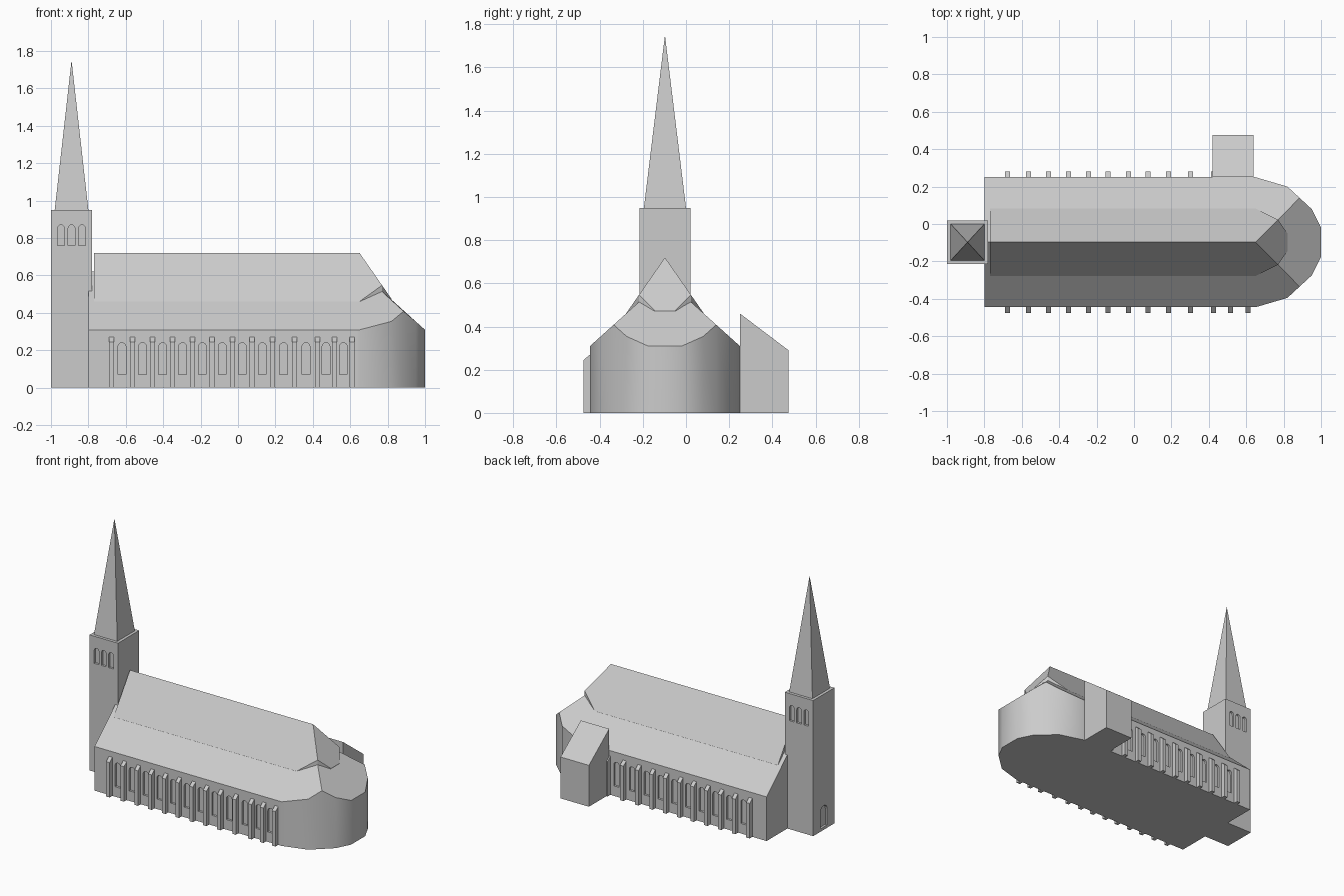
import bpy, bmesh, math

if "Cube" in bpy.data.objects:
    bpy.data.objects.remove(bpy.data.objects["Cube"])

YC = -0.0975  # centre line of the building

stone = bpy.data.materials.new("light grey stone")
stone.diffuse_color = (0.6, 0.6, 0.6, 1)
stone.use_nodes = True
stone.node_tree.nodes["Principled BSDF"].inputs["Base Color"].default_value = stone.diffuse_color


def make(name, verts, faces, smooth=False):
    me = bpy.data.meshes.new(name)
    me.from_pydata(verts, [], faces)
    bm = bmesh.new()
    bm.from_mesh(me)
    bmesh.ops.recalc_face_normals(bm, faces=bm.faces)
    bm.to_mesh(me)
    bm.free()
    me.materials.append(stone)
    ob = bpy.data.objects.new(name, me)
    bpy.context.collection.objects.link(ob)
    if smooth:
        smooth_shade(ob)
    return ob


def smooth_shade(ob):
    bpy.ops.object.select_all(action='DESELECT')
    ob.select_set(True)
    bpy.context.view_layer.objects.active = ob
    bpy.ops.object.shade_smooth_by_angle(angle=math.radians(30))


def prism(a, b):
    """Side and cap faces joining two equal rings of n points, as (verts, faces)."""
    n = len(a)
    faces = [(i, (i + 1) % n, n + (i + 1) % n, n + i) for i in range(n)]
    return a + b, faces + [tuple(range(n)), tuple(range(n, 2 * n))]


def hipped_hall(name, half, hip, base, ridge, slope, apex_x):
    """Gabled hall with a polygonal end; half = (x, distance from centre line)."""
    n = len(half)
    outline = half + [(x, -d) for x, d in reversed(half)]
    verts = [(x, YC + d, base) for x, d in outline]
    verts += [(x, YC + d, ridge - slope * max(abs(d), x - apex_x)) for x, d in outline]
    m = 2 * n
    west, apex = 2 * m, 2 * m + 1
    verts += [(half[0][0], YC, ridge), (apex_x, YC, ridge)]
    faces = [(i, i + 1, m + i + 1, m + i) for i in range(m - 1)]
    faces.append(tuple(range(m)))
    faces.append((m - 1, 0, m, west, 2 * m - 1))                      # west gable
    faces.append(tuple(range(m, m + hip + 1)) + (apex, west))         # one slope
    faces.append(tuple(range(2 * m - 1 - hip, 2 * m)) + (west, apex))  # other slope
    faces.append(tuple(range(m + hip, 2 * m - hip)) + (apex,))        # hipped end
    return make(name, verts, faces)


def arch(width, z0, z1):
    """Round-headed opening as (across, height) points."""
    r = width / 2
    return [(-r, z0), (r, z0)] + [
        (r * math.cos(math.pi * k / 8), z1 - r + r * math.sin(math.pi * k / 8))
        for k in range(9)]


def recess(target, name, openings):
    """Cut shallow openings given as lists of (outer ring, inner ring)."""
    verts, faces = [], []
    for a, b in openings:
        v, f = prism(a, b)
        faces += [tuple(i + len(verts) for i in q) for q in f]
        verts += v
    cutter = make(name, verts, faces)
    cutter.hide_render = True
    cutter.hide_viewport = True
    mod = target.modifiers.new("recesses", 'BOOLEAN')
    mod.operation = 'DIFFERENCE'
    mod.solver = 'EXACT'
    mod.object = cutter
    dg = bpy.context.evaluated_depsgraph_get()
    target.data = bpy.data.meshes.new_from_object(target.evaluated_get(dg))
    target.modifiers.clear()
    bpy.data.objects.remove(cutter)


def side_opening(cx, wall, side, shape, depth=0.015):
    return ([(cx + u, wall + side * 0.02, z) for u, z in shape],
            [(cx + u, wall - side * depth, z) for u, z in shape])


# Lower hall with rounded apse and shallow roof
WALL = 0.3475
aisle = hipped_hall("lower_hall",
                    [(-0.8, WALL), (0.63, WALL), (0.65, WALL), (0.82, 0.2975), (0.885, 0.2375),
                     (0.95, 0.1775), (1.0, 0.0775)],
                    4, 0.0, 0.622, 0.9, 0.6525)

# Steep upper roof over the nave
upper = hipped_hall("upper_roof",
                    [(-0.77, 0.18), (0.65, 0.18), (0.77, 0.12), (0.82, 0.048)],
                    2, 0.44, 0.72, 1.44, 0.65)

# Buttress positions, with arched windows between them
bays = [-0.676, -0.565, -0.456, -0.35, -0.243, -0.139, -0.03,
        0.075, 0.185, 0.302, 0.425, 0.516, 0.61]
openings = []
for side, count in ((-1, 13), (1, 11)):
    wall = YC + side * WALL
    for a, b in zip(bays[:count], bays[1:count]):
        openings.append(side_opening((a + b) / 2, wall, side, arch(0.042, 0.07, 0.24)))
recess(aisle, "window_cutter", openings)
smooth_shade(aisle)

# Buttresses with sloping caps
for side, label, count in ((-1, "front", 13), (1, "back", 11)):
    wall = YC + side * WALL
    section = [(wall - side * 0.01, 0), (wall + side * 0.03, 0),
               (wall + side * 0.03, 0.245), (wall, 0.27), (wall - side * 0.01, 0.27)]
    for i, cx in enumerate(bays[:count]):
        make(f"{label}_buttress_{i + 1}",
             *prism([(cx - 0.0135, y, z) for y, z in section],
                    [(cx + 0.0135, y, z) for y, z in section]))

# Side annex with a lean-to roof
section = [(0.24, 0), (0.475, 0), (0.475, 0.29), (0.25, 0.46), (0.25, 0.3), (0.24, 0.3)]
make("side_annex", *prism([(0.42, y, z) for y, z in section],
                          [(0.64, y, z) for y, z in section]))

# Tower with belfry windows and a west door
TX, HX, HY = -0.89, 0.11, 0.1175
square = [(-1, -1), (1, -1), (1, 1), (-1, 1)]
tower = make("tower", *prism([(TX + HX * x, YC + HY * y, 0) for x, y in square],
                             [(TX + HX * x, YC + HY * y, 0.95) for x, y in square]))
openings = [side_opening(TX + k * 0.056, YC + s * HY, s, arch(0.036, 0.76, 0.87))
            for s in (-1, 1) for k in (-1, 0, 1)]
door = arch(0.075, 0.02, 0.17)
openings.append(([(-1.02, YC + u, z) for u, z in door],
                 [(-0.985, YC + u, z) for u, z in door]))
recess(tower, "tower_cutter", openings)

# Pyramid spire
base = [(TX + 0.09 * x, YC + 0.0975 * y, 0.95) for x, y in square]
make("spire", base + [(TX, YC, 1.75)],
     [(0, 1, 4), (1, 2, 4), (2, 3, 4), (3, 0, 4), (0, 1, 2, 3)])
